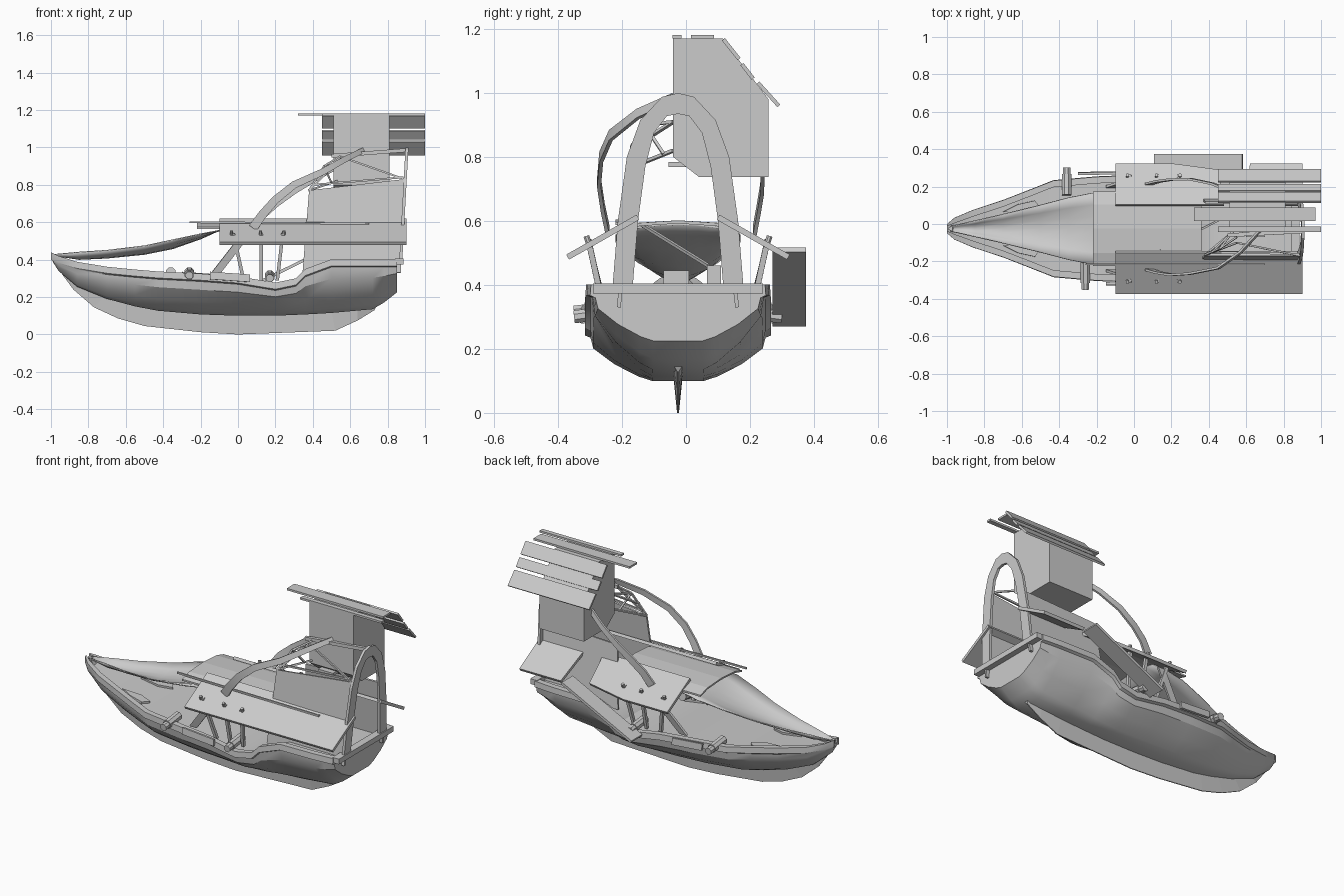
import bpy, bmesh, math
from mathutils import Vector as V

if "Cube" in bpy.data.objects:
    bpy.data.objects.remove(bpy.data.objects["Cube"])

C = -0.025  # boat centre line in y


def mesh(name, verts, faces, smooth=None):
    bm = bmesh.new()
    vs = [bm.verts.new(v) for v in verts]
    for f in faces:
        bm.faces.new([vs[i] for i in f])
    bmesh.ops.remove_doubles(bm, verts=bm.verts, dist=1e-5)
    bmesh.ops.recalc_face_normals(bm, faces=bm.faces)
    me = bpy.data.meshes.new(name)
    bm.to_mesh(me)
    bm.free()
    ob = bpy.data.objects.new(name, me)
    bpy.context.collection.objects.link(ob)
    if smooth:
        bpy.ops.object.select_all(action='DESELECT')
        ob.select_set(True)
        bpy.context.view_layer.objects.active = ob
        bpy.ops.object.shade_smooth_by_angle(angle=math.radians(smooth))
    return ob


def loft(name, rings, smooth=None):
    """Closed rings joined into a capped tube."""
    n = len(rings[0])
    faces = [(a*n+i, a*n+(i+1) % n, (a+1)*n+(i+1) % n, (a+1)*n+i)
             for a in range(len(rings)-1) for i in range(n)]
    faces += [tuple(range(n)), tuple(range((len(rings)-1)*n, len(rings)*n))]
    return mesh(name, [p for r in rings for p in r], faces, smooth)


def bar(name, p, q, w, h=None, sides=4):
    p, q = V(p), V(q)
    h = h or w
    d = (q-p).normalized()
    a = d.cross(V((0, 1, 0)) if abs(d.y) < .9 else V((0, 0, 1))).normalized()
    b = d.cross(a)
    k = 1/math.cos(math.pi/sides)/2
    off = [a*w*k*math.cos((i+.5)*math.tau/sides) + b*h*k*math.sin((i+.5)*math.tau/sides)
           for i in range(sides)]
    return loft(name, [[e+o for o in off] for e in (p, q)])


def box(name, x, y, z):
    return loft(name, [[(a, y[0], z[0]), (a, y[1], z[0]), (a, y[1], z[1]), (a, y[0], z[1])] for a in x])


def slab(name, corners, t):
    """Flat panel with thickness t along its normal."""
    c = [V(p) for p in corners]
    n = (c[1]-c[0]).cross(c[2]-c[0]).normalized()*t/2
    return loft(name, [[p-n for p in c], [p+n for p in c]])


def ribbon(name, path, w0, w1, t):
    """Tapered flat beam swept along a path."""
    pts, rings = [V(p) for p in path], []
    for i, p in enumerate(pts):
        d = (pts[min(i+1, len(pts)-1)]-pts[max(i-1, 0)]).normalized()
        n = V((-d.z, 0, d.x)).normalized()
        s = d.cross(n).normalized()*t/2
        n *= (w0+(w1-w0)*i/(len(pts)-1))/2
        rings.append([p+n+s, p+n-s, p-n-s, p-n+s])
    return loft(name, rings, 35)


# Hull: x, rim height, half width, bottom height
stations = [(-1, .44, .024, .405), (-.96, .42, .058, .34), (-.86, .388, .1, .255), (-.7, .362, .152, .19),
            (-.55, .347, .21, .15), (-.43, .337, .257, .127), (-.2, .325, .277, .107), (0, .31, .285, .1),
            (.2, .277, .288, .1), (.31, .3, .288, .105), (.36, .35, .288, .107), (.5, .402, .287, .115),
            (.72, .402, .282, .135), (.78, .402, .278, .17), (.85, .402, .272, .225)]
rings = []
for x, z, w, b in stations:
    h = z-.04-b
    half = [(w-min(.035, w*.5), z-.025), (w-min(.035, w*.5), z), (w, z), (w*1.01, z-.035), (w*.95, z-.042),
            (w*.92, b+.74*h), (w*.69, b+.38*h), (w*.43, b+.1*h), (w*.28, b)]
    rings.append([(x, C+y, q) for y, q in half] + [(x, C-y, q) for y, q in reversed(half)])
loft("hull", rings, 30)

# Keel fin, thickest along its root
low = [(-.995, .43), (-.95, .335), (-.88, .24), (-.77, .145), (-.64, .085), (-.5, .045), (-.2, .012),
       (0, 0), (.52, .02), (.64, .075), (.73, .13)]
top = [(-.97, .43), (-.92, .335), (-.82, .26), (-.71, .21), (-.6, .18), (-.48, .15), (-.2, .125),
       (0, .12), (.5, .13), (.64, .14), (.74, .15)]
loft("keel", [[(a, C-.003, b), (a, C+.003, b), (c, C+.015, d), (c, C-.015, d)]
              for (a, b), (c, d) in zip(low, top)])
box("stern_rail", (.84, .885), (C-.265, C+.265), (.373, .405))
box("stern_crate", (.6, .68), (.065, .11), (.37, .46))
box("stern_seat", (.6, .7), (-.07, .01), (.37, .445))

# Sagging cloth canopy rising from the bow to the roof
can = [(-.98, .01, .43, .425), (-.85, .04, .442, .405), (-.7, .075, .452, .412), (-.5, .125, .476, .432),
       (-.35, .165, .508, .462), (-.2, .195, .54, .515), (-.1, .195, .557, .56), (0, .185, .57, .593)]
verts, faces = [], []
for x, w, e, m in can:
    verts += [(x, C+w*k/3, m+(e-m)*(abs(k)/3)**2) for k in range(-3, 4)]
for a in range(len(can)-1):
    faces += [(a*7+i, a*7+i+1, a*7+i+8, a*7+i+7) for i in range(6)]
ob = mesh("bow_canopy", verts, faces, 50)
ob.modifiers.new("thickness", 'SOLIDIFY').thickness = .006

# Arched cabin roof
arc = [(-.2, .574), (-.13, .594), (0, .602), (.13, .594), (.2, .574)]
loft("cabin_roof", [[(x, C+y*s, z) for y, z in arc] + [(x, C+y*s, z-.01) for y, z in reversed(arc)]
                    for x, s in ((-.22, 1), (-.1, 1), (.36, .93))])
bar("roof_rod", (-.26, -.215, .6), (.7, -.215, .592), .01)

# Sloping side panels: near one whole, far one broken
def slope(v, s):
    return C+s*(.125+.22*v), .612-.125*v


def side_panel(name, s, outline):
    slab(name, [(x, *slope(v, s)) for x, v in outline], .018)


side_panel("near_side_panel", -1, [(-.1, 0), (.9, 0), (.9, 1), (-.1, 1)])
side_panel("far_front_panel", 1, [(-.1, 0), (.48, 0), (.45, .85), (.2, 1), (-.1, 1)])
side_panel("far_rear_panel", 1, [(.6, 0), (.9, 0), (.9, 1), (.62, 1)])
slab("fallen_panel", [(.58, .27, .51), (.58, .375, .51), (.11, .375, .277), (.11, .27, .277)], .016)

for s in (-1, 1):
    side = "near" if s < 0 else "far"
    # Panel bolts and posts
    for x in (-.035, .12, .245):
        y, z = slope(.68, s)
        bar(side+"_bolt", (x, y, z-.01), (x, y+s*.012, z+.026), .018, sides=8)
    for x0, x1 in ((.03, -.025), (.125, .125), (.21, .24)):
        bar(side+"_post", (x0, C+s*.225, .29), (x1, C+s*.28, .54), .018)
    slab(side+"_brace", [(-.15, C+s*.225, .32), (-.1, C+s*.225, .32),
                         (.04, C+s*.27, .5), (-.01, C+s*.27, .5)], .014)
    # Tubes poking over the rim
    for x, z in ((-.26 if s < 0 else -.36, .325), (.17, .31)):
        bar(side+"_tube", (x, C+s*.18, z+.008), (x, C+s*.29, z-.005), .05, sides=8)
        bar(side+"_tube_muzzle", (x, C+s*.27, z-.003), (x, C+s*.325, z-.01), .04, sides=8)
    # Rim plates
    x0, x1 = ((-.15, .065) if s < 0 else (-.3, -.1))
    slab(side+"_rim_plate", [(x0, C+s*.293, .335), (x1, C+s*.297, .32),
                             (x1, C+s*.3, .28), (x0, C+s*.296, .295)], .014)
    # Deck hatch
    slab(side+"_deck_hatch", [(-.7, C+s*.09, .341), (-.62, C+s*.13, .335), (-.53, C+s*.15, .327),
                              (-.5, C+s*.11, .324), (-.58, C+s*.08, .331)], .012)
    # Cabin walls between the arches
    f, r = (.77, .83) if s < 0 else (.7, .72)
    slab(side+"_cabin_wall", [(.345, C+s*.185, .33), (.87, C+s*.185, .33),
                              (.89, C+s*.14, r), (.38, C+s*.14, f)], .012)

# Curved swept beams
ribbon("near_curved_beam", [(.08, -.245, .57), (.13, -.26, .64), (.2, -.272, .72), (.3, -.265, .8),
                            (.45, -.235, .868), (.57, -.15, .935), (.67, -.04, .985)], .05, .028, .012)
ribbon("far_curved_beam", [(.08, .215, .57), (.13, .228, .64), (.2, .238, .7), (.3, .24, .77),
                           (.42, .215, .84), (.53, .17, .9)], .05, .03, .012)

# Stern arch
outer = [(-.205, .39), (-.188, .6), (-.16, .8), (-.118, .915), (-.05, .988), (0, 1)]
inner = [(-.142, .39), (-.125, .6), (-.102, .77), (-.075, .875), (-.035, .928), (0, .935)]
full = lambda p: p + [(-y, z) for y, z in reversed(p[:-1])]
loft("stern_arch", [[(.862+.055*(z-.39)+dx, C+y, z) for (y, z), dx in ((a, 0), (a, .016), (b, .016), (b, 0))]
                    for a, b in zip(full(outer), full(inner))])

# Light frame under the tower
struts = [((.38, -.165, .77), (.46, -.13, .9)), ((.46, -.13, .9), (.55, -.07, .955)),
          ((.38, -.165, .77), (.53, -.04, .82)), ((.46, -.13, .9), (.53, -.04, .91)),
          ((.46, -.13, .9), (.5, -.07, .81)), ((.42, -.15, .84), (.53, -.04, .91)),
          ((.38, -.165, .77), (.55, -.1, .94)),
          ((.55, -.1, .95), (.89, -.17, .83)), ((.14, -.14, .59), (.55, .07, .46))]
for p, q in struts:
    bar("frame_strut", p, q, .01)
bar("ridge_beam", (.5, -.06, .955), (.895, -.04, .985), .02)
bar("frame_rail", (.4, -.15, .8), (.885, -.16, .84), .01)

# Tower box and its mount
tower = [(-.04, .8), (-.04, 1.17), (.115, 1.17), (.258, .98), (.258, .738), (.04, .738)]
loft("tower_box", [[(x, y, z) for y, z in tower] for x in (.51, .81)])
box("tower_mount", (.58, .68), (-.055, .06), (.768, .785))

# Roof planks: x range, (y,z) edge to edge
planks = [(.45, 1, (-.042, 1.176), (-.014, 1.176)), (.32, .97, (.015, 1.176), (.088, 1.176)),
          (.45, 1, (.117, 1.168), (.166, 1.106)), (.45, 1, (.175, 1.09), (.21, 1.045)),
          (.45, 1, (.225, 1.032), (.29, .96))]
for x0, x1, a, b in planks:
    slab("tower_roof_plank", [(x0, *a), (x1, *a), (x1, *b), (x0, *b)], .012)
